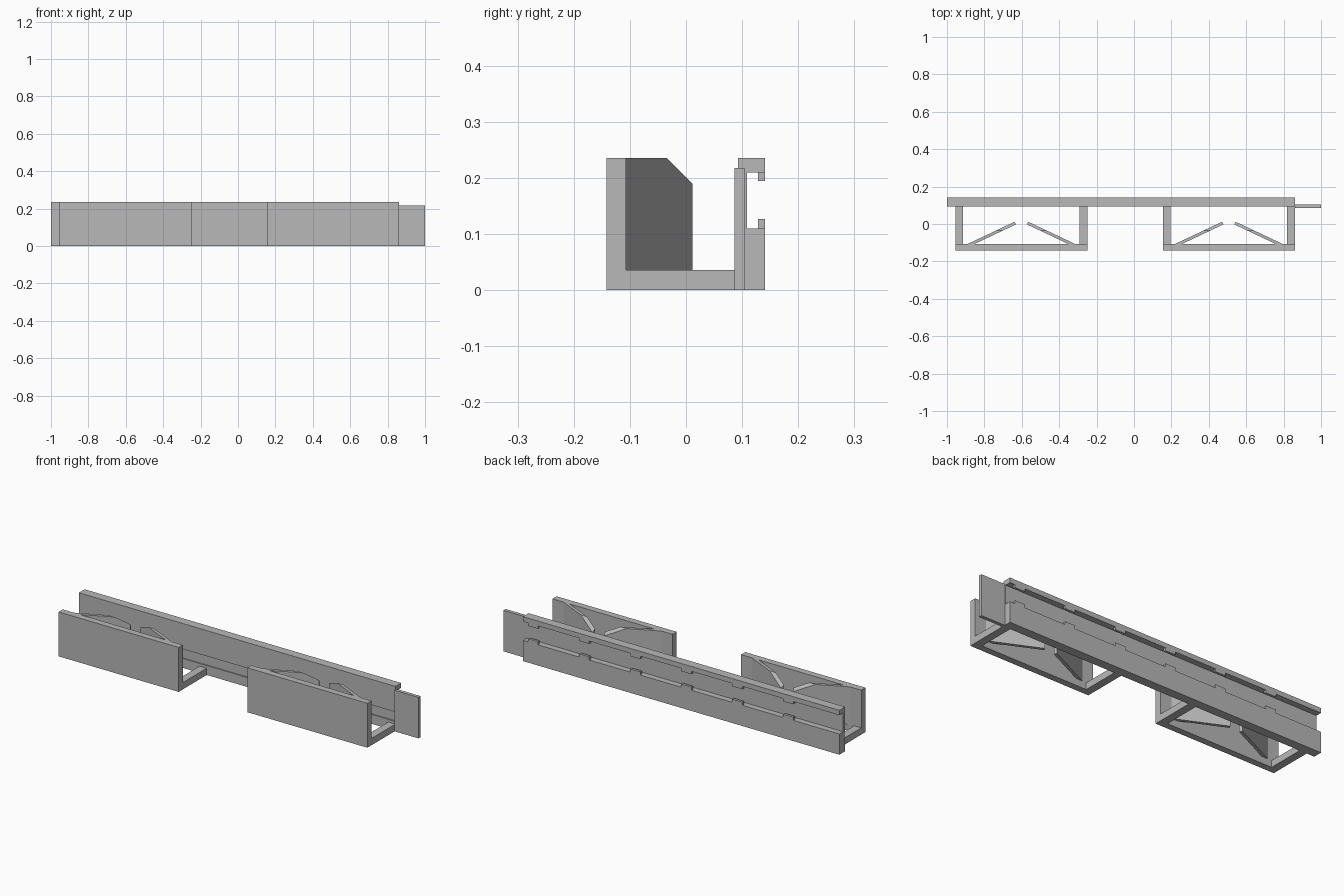
import bpy, bmesh
from mathutils import Matrix, Vector

if "Cube" in bpy.data.objects:
    bpy.data.objects.remove(bpy.data.objects["Cube"], do_unlink=True)

grey = bpy.data.materials.new("plain_grey")
grey.use_nodes = True
grey.diffuse_color = (0.48, 0.48, 0.48, 1)
grey.node_tree.nodes["Principled BSDF"].inputs["Base Color"].default_value = grey.diffuse_color

HEIGHT = 0.236
RAIL_MIN, RAIL_MAX = -1.0, 0.86
WALL_FRONT, BACK = 0.093, 0.141
PLATE_FRONT, PLATE_BACK = -0.142, -0.107
FLOOR = 0.036


def finish(name, bm):
    bmesh.ops.recalc_face_normals(bm, faces=bm.faces)
    mesh = bpy.data.meshes.new(name)
    bm.to_mesh(mesh)
    bm.free()
    mesh.materials.append(grey)
    obj = bpy.data.objects.new(name, mesh)
    bpy.context.collection.objects.link(obj)
    return obj


def extruded(points, offset):
    """Solid made by sweeping a closed outline along an offset."""
    bm = bmesh.new()
    face = bm.faces.new([bm.verts.new(p) for p in points])
    swept = bmesh.ops.extrude_face_region(bm, geom=[face], use_keep_orig=True)
    verts = [g for g in swept["geom"] if isinstance(g, bmesh.types.BMVert)]
    bmesh.ops.translate(bm, verts=verts, vec=offset)
    return bm


def box(name, x0, x1, y0, y1, z0, z1):
    outline = [(x0, y0, z0), (x1, y0, z0), (x1, y1, z0), (x0, y1, z0)]
    return finish(name, extruded(outline, (0, 0, z1 - z0)))


# Long rail: channel section open at the back, shallow groove in the front
profile = [(WALL_FRONT, 0), (BACK, 0), (BACK, 0.11), (0.109, 0.11),
           (0.109, 0.21), (BACK, 0.21), (BACK, HEIGHT), (WALL_FRONT, HEIGHT),
           (WALL_FRONT, 0.10), (0.099, 0.10), (0.099, 0.05), (WALL_FRONT, 0.05)]
finish("rail", extruded([(RAIL_MIN, y, z) for y, z in profile],
                        (RAIL_MAX - RAIL_MIN, 0, 0)))

# Small retaining teeth on both lips of the channel
for i in range(6):
    x = 0.80 - 0.3 * i
    box(f"upper_tooth_{i + 1}", x - 0.03, x + 0.03, 0.128, BACK, 0.195, 0.21)
    box(f"lower_tooth_{i + 1}", x - 0.03, x + 0.03, 0.128, BACK, 0.11, 0.127)

# Joining tongue at the left end
box("end_tongue", RAIL_MAX, 1.0, 0.086, 0.104, 0, 0.218)


def spring_fin(name, centre, side):
    """Slanted fin behind the front plate, top corner cut at the free end."""
    plan = [(-0.288, PLATE_BACK), (-0.251, PLATE_BACK), (-0.029, -0.002), (-0.036, 0.012)]
    bm = extruded([(x, y, FLOOR) for x, y in plan], (0, 0, HEIGHT - FLOOR))
    cut = bmesh.ops.bisect_plane(bm, geom=bm.verts[:] + bm.edges[:] + bm.faces[:],
                                 plane_co=Vector((0, -0.035, HEIGHT)),
                                 plane_no=Vector((0, 1, 1)), clear_outer=True)
    edges = [g for g in cut["geom_cut"] if isinstance(g, bmesh.types.BMEdge)]
    bmesh.ops.holes_fill(bm, edges=edges)
    bm.transform(Matrix.Translation((centre, 0, 0)) @ Matrix.Diagonal((side, 1, 1, 1)))
    finish(name, bm)


# Two holders: front plate, two floor arms and a pair of fins
for label, centre in (("right", -0.602), ("left", 0.507)):
    half, arm = 0.353, 0.042
    box(f"{label}_front_plate", centre - half, centre + half,
        PLATE_FRONT, PLATE_BACK, 0, HEIGHT)
    for side, end in ((1, "outer_right"), (-1, "outer_left")):
        xs = sorted((centre - side * half, centre - side * (half - arm)))
        box(f"{label}_holder_{end}_arm", xs[0], xs[1], PLATE_BACK, WALL_FRONT, 0, FLOOR)
        spring_fin(f"{label}_holder_{end}_fin", centre, side)
